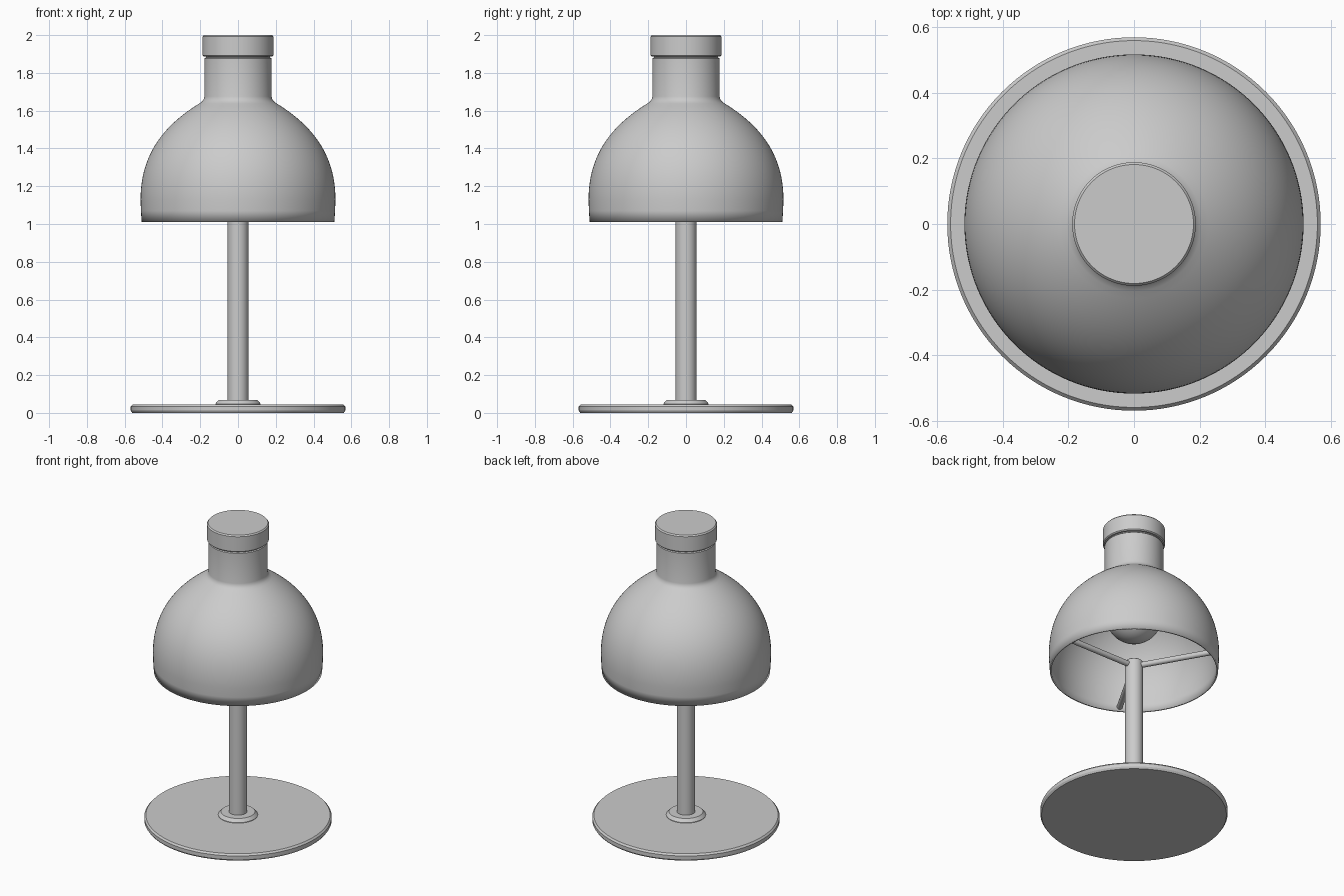
import bpy, bmesh, math
from mathutils import Vector

if "Cube" in bpy.data.objects:
    bpy.data.objects.remove(bpy.data.objects["Cube"])


def finish(obj, angle=30):
    bpy.ops.object.select_all(action='DESELECT')
    obj.select_set(True)
    bpy.context.view_layer.objects.active = obj
    bpy.ops.object.shade_smooth_by_angle(angle=math.radians(angle))


def lathe(name, profile, segs=96, wall=0.0):
    """Revolve an (r, z) profile, listed bottom to top, around z."""
    bm = bmesh.new()
    rings = []
    for r, z in profile:
        if r == 0:
            rings.append([bm.verts.new((0, 0, z))] * segs)
        else:
            rings.append([bm.verts.new((r * math.cos(2 * math.pi * k / segs),
                                        r * math.sin(2 * math.pi * k / segs), z))
                          for k in range(segs)])
    for a, b in zip(rings, rings[1:]):
        for k in range(segs):
            n = (k + 1) % segs
            quad = list(dict.fromkeys((a[k], a[n], b[n], b[k])))
            bm.faces.new(quad)
    mesh = bpy.data.meshes.new(name)
    bm.to_mesh(mesh)
    bm.free()
    obj = bpy.data.objects.new(name, mesh)
    bpy.context.collection.objects.link(obj)
    finish(obj)
    if wall:
        mod = obj.modifiers.new("wall", 'SOLIDIFY')
        mod.thickness = wall
        mod.offset = -1
    return obj


def bezier(p0, p1, p2, p3, n):
    pts = [Vector(p) for p in (p0, p1, p2, p3)]
    out = []
    for i in range(n + 1):
        t = i / n
        s = 1 - t
        v = pts[0] * s**3 + pts[1] * 3 * s * s * t + pts[2] * 3 * s * t * t + pts[3] * t**3
        out.append((v.x, v.y))
    return out


# Base disc with bevelled rim
lathe("base_disc", [(0, 0), (0.56, 0), (0.568, 0.012), (0.568, 0.034),
                    (0.558, 0.045), (0, 0.045)], 128)

# Collar and pole
lathe("pole_collar", [(0, 0.04), (0.12, 0.04), (0.12, 0.048), (0.103, 0.068), (0, 0.068)], 64)
lathe("pole", [(0, 0.05), (0.055, 0.05), (0.055, 1.065), (0.05, 1.07), (0, 1.07)], 48)

# Thin domed shade flowing into the neck
dome = [(0.51, 1.01), (0.514, 1.07)]
dome += bezier((0.516, 1.13), (0.516, 1.38), (0.38, 1.53), (0.205, 1.638), 24)
dome += [(0.191, 1.648), (0.182, 1.66), (0.178, 1.675), (0.178, 1.876), (0.172, 1.881)]
lathe("shade", dome, 128, wall=0.01)

# Cap on top of the neck
lathe("cap", [(0, 1.87), (0.17, 1.87), (0.17, 1.887), (0.182, 1.887), (0.188, 1.893),
              (0.188, 1.992), (0.181, 2.0), (0, 2.0)], 96)

# Bulb: round globe on a socket inside the neck
globe = [(0.17 * math.sin(a), 1.39 - 0.17 * math.cos(a))
         for a in (math.radians(150) * i / 20 for i in range(1, 21))]
lathe("bulb", [(0, 1.22)] + globe + [(0.08, 1.58), (0, 1.58)], 64)
lathe("bulb_socket", [(0, 1.57), (0.09, 1.57), (0.09, 1.875), (0, 1.875)], 48)

# Three support rods from the pole to the shade
for i in range(3):
    a = math.radians(120 * i)
    length = 0.505
    bpy.ops.mesh.primitive_cylinder_add(
        vertices=24, radius=0.018, depth=length,
        location=(math.cos(a) * length / 2, math.sin(a) * length / 2, 1.04),
        rotation=(0, math.pi / 2, a))
    rod = bpy.context.object
    rod.name = f"support_rod_{i + 1}"
    finish(rod)
